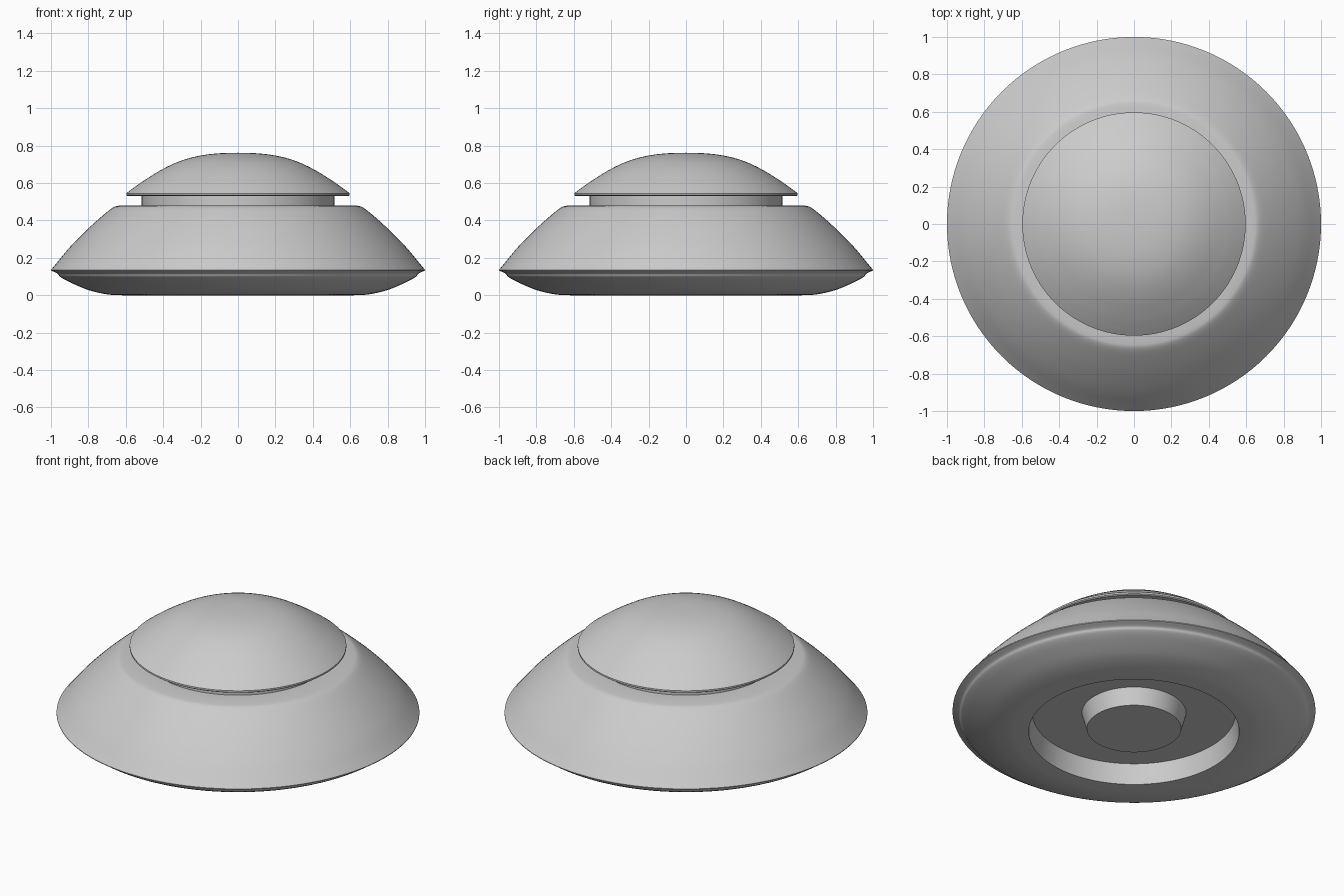
import bpy, bmesh, math
from mathutils import Vector

if "Cube" in bpy.data.objects:
    bpy.data.objects.remove(bpy.data.objects["Cube"])

SEGMENTS = 128


def smooth_curve(pts, steps=5):
    """Catmull-Rom curve through (radius, height) points."""
    p = [Vector(q) for q in pts]
    p = [2 * p[0] - p[1]] + p + [2 * p[-1] - p[-2]]
    out = []
    for a, b, c, d in zip(p, p[1:], p[2:], p[3:]):
        for i in range(steps):
            t = i / steps
            out.append(0.5 * (2 * b + (c - a) * t + (2 * a - 5 * b + 4 * c - d) * t * t
                              + (3 * b - a - 3 * c + d) * t ** 3))
    return [tuple(v) for v in out] + [tuple(pts[-1])]


def lathe(name, profile):
    """Revolve a (radius, height) profile around z."""
    bm = bmesh.new()
    verts = [bm.verts.new((r, 0, z)) for r, z in profile]
    edges = [bm.edges.new(pair) for pair in zip(verts, verts[1:])]
    bmesh.ops.spin(bm, geom=verts + edges, cent=(0, 0, 0), axis=(0, 0, 1),
                   angle=math.tau, steps=SEGMENTS, use_merge=False)
    bmesh.ops.remove_doubles(bm, verts=bm.verts, dist=1e-5)
    bmesh.ops.recalc_face_normals(bm, faces=bm.faces)
    mesh = bpy.data.meshes.new(name)
    bm.to_mesh(mesh)
    bm.free()
    obj = bpy.data.objects.new(name, mesh)
    bpy.context.collection.objects.link(obj)
    bpy.ops.object.select_all(action='DESELECT')
    obj.select_set(True)
    bpy.context.view_layer.objects.active = obj
    bpy.ops.object.shade_smooth_by_angle(angle=math.radians(30))
    return obj


# Body: recessed underside with central boss, flared rim, sloping shoulder, neck
boss = [(0, 0.02), (0.26, 0.02), (0.287, 0.12)]
recess = [(0.56, 0.12), (0.58, 0)]
underside = smooth_curve([(0.62, 0), (0.70, 0.005), (0.80, 0.028), (0.90, 0.07),
                          (0.95, 0.098), (0.965, 0.116), (1.0, 0.132)])
shoulder = smooth_curve([(1.0, 0.136), (0.97, 0.172), (0.90, 0.256), (0.81, 0.348),
                         (0.72, 0.429), (0.665, 0.471), (0.63, 0.48)])
neck = [(0.515, 0.48), (0.515, 0.535), (0, 0.535)]
lathe("body", boss + recess + underside + shoulder + neck)

# Domed cap with a thin overhanging lip
dome = smooth_curve([(0.597, 0.545), (0.56, 0.573), (0.50, 0.615), (0.40, 0.676),
                     (0.30, 0.721), (0.20, 0.747), (0.10, 0.759), (0, 0.762)])
lathe("cap", [(0, 0.53), (0.59, 0.53), (0.597, 0.535)] + dome)
